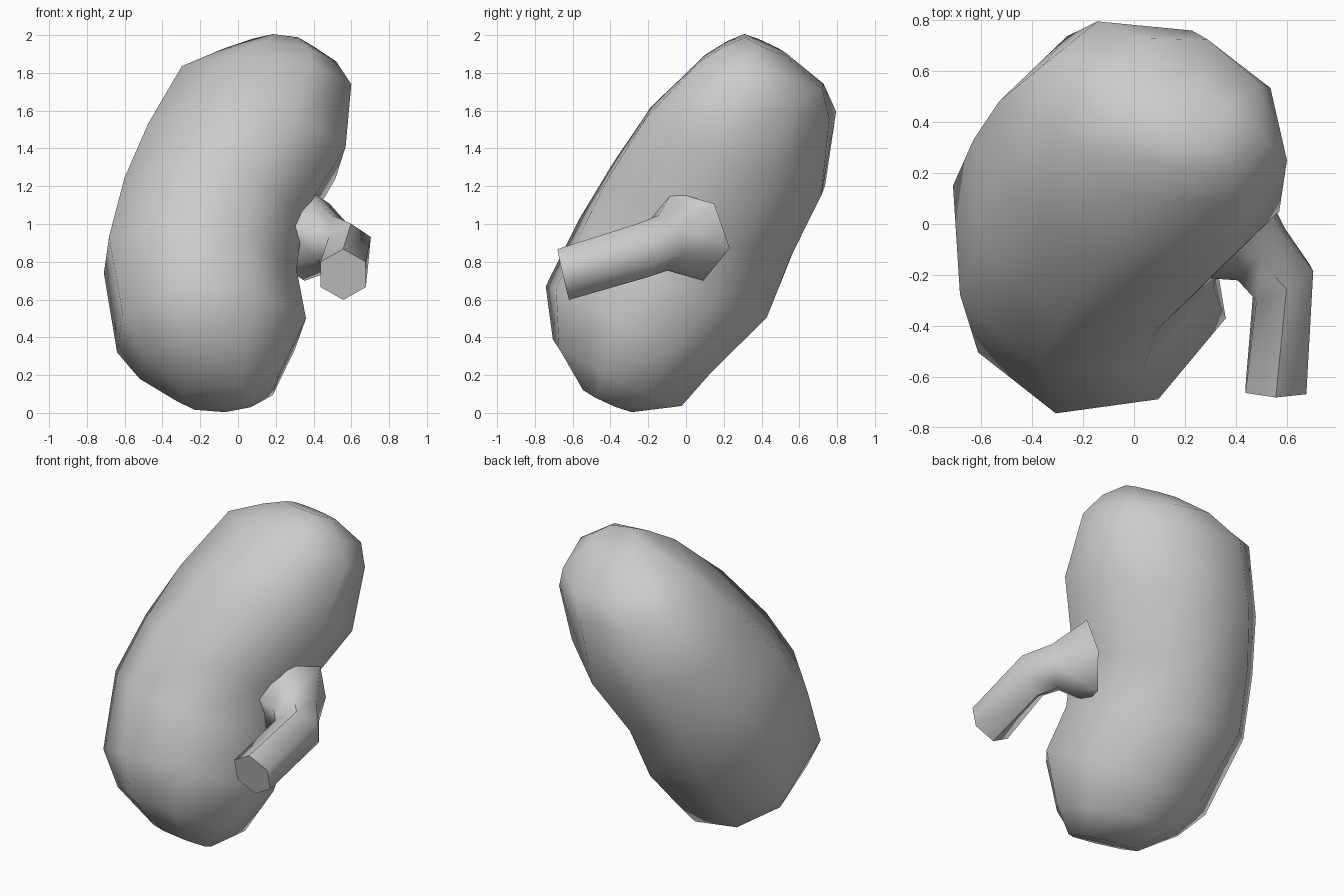
import bpy
import bmesh
from math import sin, cos, pi, radians
from mathutils import Vector

cube = bpy.data.objects.get("Cube")
if cube:
    bpy.data.objects.remove(cube)

grey = bpy.data.materials.new("soft_grey")
grey.use_nodes = True
colour = (0.6, 0.6, 0.6, 1)
grey.diffuse_color = colour
grey.node_tree.nodes["Principled BSDF"].inputs["Base Color"].default_value = colour


def loft(name, rings, sharp_angle):
    """Skin a list of equal-length point rings and cap both ends."""
    bm = bmesh.new()
    loops = [[bm.verts.new(p) for p in ring] for ring in rings]
    for a, b in zip(loops, loops[1:]):
        for i in range(len(a)):
            j = (i + 1) % len(a)
            bm.faces.new((a[i], a[j], b[j], b[i]))
    bm.faces.new(loops[0])
    bm.faces.new(loops[-1])
    bmesh.ops.recalc_face_normals(bm, faces=bm.faces)
    mesh = bpy.data.meshes.new(name)
    bm.to_mesh(mesh)
    bm.free()
    mesh.materials.append(grey)
    obj = bpy.data.objects.new(name, mesh)
    bpy.context.collection.objects.link(obj)
    bpy.ops.object.select_all(action="DESELECT")
    obj.select_set(True)
    bpy.context.view_layer.objects.active = obj
    bpy.ops.object.shade_smooth_by_angle(angle=radians(sharp_angle))
    return obj


# Bean-shaped body: each ring spans from the hollow edge to the outer edge
# and bulges by its own amount to the front and back
normal = Vector((-0.283, -0.852, 0.44)).normalized()


def body_ring(hollow, outer, front, back, sides=8):
    a, b = Vector(hollow), Vector(outer)
    mid, half = (a + b) / 2, (a - b) / 2
    points = []
    for i in range(sides):
        t = 2 * pi * i / sides
        bulge = front if sin(t) > 0 else back
        points.append(mid + half * cos(t) + normal * bulge * sin(t))
    return points


sections = [
    ((0.40, 0.40, 1.94), (0.06, 0.49, 1.93), 0.16, 0.09),
    ((0.52, 0.33, 1.86), (-0.12, 0.57, 1.84), 0.27, 0.32),
    ((0.60, 0.25, 1.74), (-0.36, 0.62, 1.71), 0.39, 0.38),
    ((0.57, 0.05, 1.41), (-0.53, 0.48, 1.36), 0.53, 0.53),
    ((0.35, -0.14, 1.06), (-0.63, 0.33, 1.07), 0.57, 0.54),
    ((0.31, -0.25, 0.76), (-0.71, 0.15, 0.74), 0.61, 0.56),
    ((0.36, -0.37, 0.50), (-0.64, -0.11, 0.32), 0.59, 0.44),
    ((0.22, -0.44, 0.21), (-0.52, -0.22, 0.18), 0.44, 0.36),
    ((0.10, -0.48, 0.08), (-0.32, -0.35, 0.06), 0.14, 0.15),
]
loft("body", [body_ring(*s) for s in sections], 80)


# Six-sided tube that flares where it enters the hollow
def tube_ring(centre, direction, radius, twist):
    d = Vector(direction).normalized()
    side = Vector((0, 0, 1)).cross(d).normalized()
    up = d.cross(side)
    angles = [radians(90 + twist + 60 * i) for i in range(6)]
    return [Vector(centre) + (side * cos(t) + up * sin(t)) * radius for t in angles]


tube = [
    ((0.37, 0.01, 0.935), (0.88, -0.45, -0.22), 0.25, 15),
    ((0.50, -0.12, 0.90), (0.70, -0.7, -0.1), 0.148, 8),
    ((0.585, -0.23, 0.86), (0.45, -0.87, -0.2), 0.145, 0),
    ((0.557, -0.65, 0.733), (-0.02, -0.97, -0.22), 0.138, 0),
]
loft("tube", [tube_ring(*t) for t in tube], 60)
